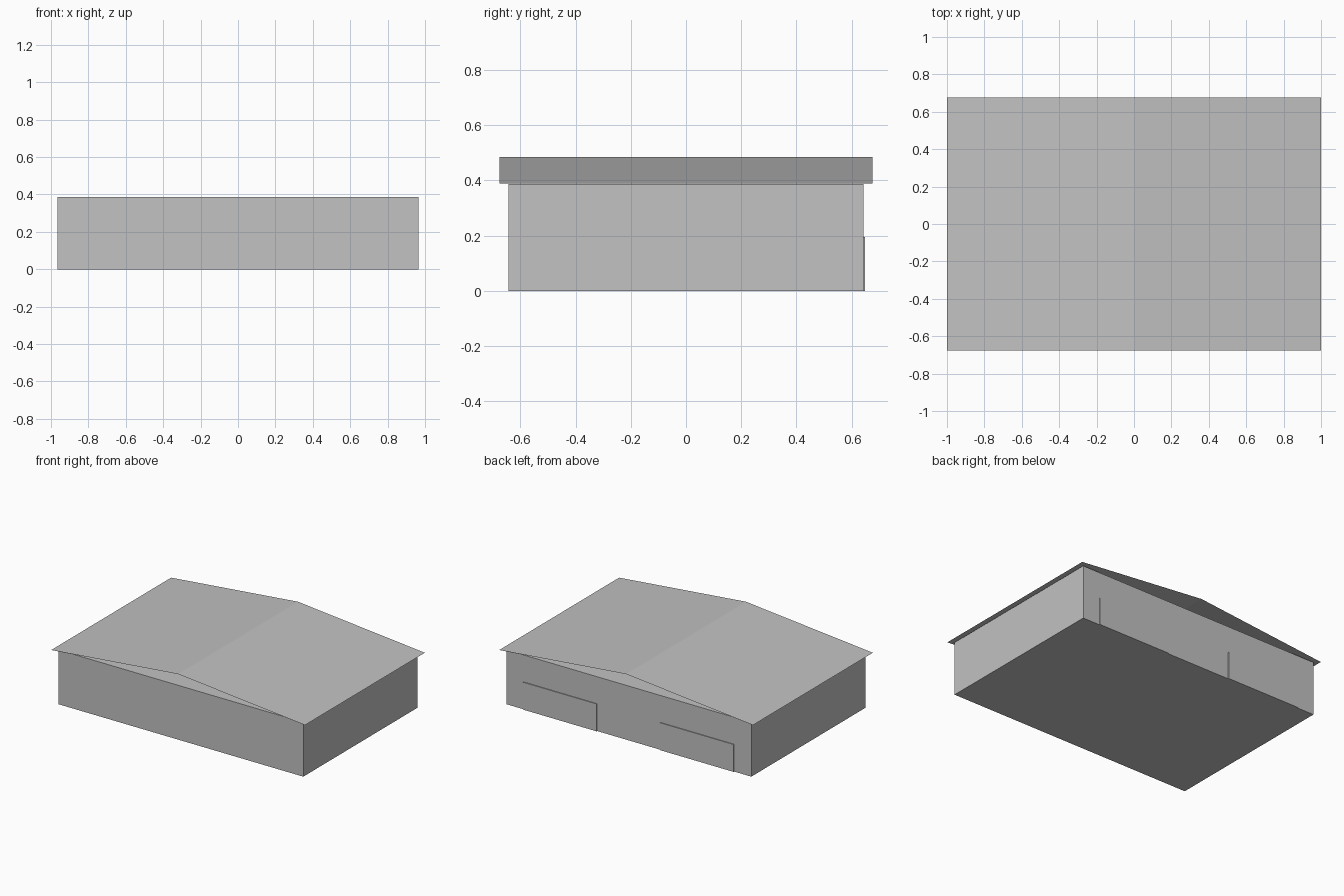
import bpy

if "Cube" in bpy.data.objects:
    bpy.data.objects.remove(bpy.data.objects["Cube"])

grey = bpy.data.materials.new("light grey")
grey.diffuse_color = (0.54, 0.54, 0.54, 1)
grey.use_nodes = True
grey.node_tree.nodes["Principled BSDF"].inputs["Base Color"].default_value = grey.diffuse_color


def add_mesh(name, verts, faces):
    mesh = bpy.data.meshes.new(name)
    mesh.from_pydata(verts, [], faces)
    mesh.materials.append(grey)
    obj = bpy.data.objects.new(name, mesh)
    bpy.context.collection.objects.link(obj)
    return obj


def add_box(name, low, high):
    bpy.ops.mesh.primitive_cube_add(
        size=1, location=[(a + b) / 2 for a, b in zip(low, high)])
    obj = bpy.context.object
    obj.name = name
    obj.scale = [b - a for a, b in zip(low, high)]
    bpy.ops.object.transform_apply(location=False, rotation=False, scale=True)
    obj.data.materials.append(grey)
    return obj


WALL_X, WALL_Y, WALL_Z = 0.965, 0.643, 0.387
ROOF_X, ROOF_Y, EAVE_Z, RIDGE_Z = 1.0, 0.675, 0.389, 0.485

# Main building block
add_box("walls", (-WALL_X, -WALL_Y, 0), (WALL_X, WALL_Y, WALL_Z))

# Thin sheet gable roof with open ends, ridge running front to back
profile = [(-ROOF_X, EAVE_Z), (0, RIDGE_Z), (ROOF_X, EAVE_Z)]
verts = [(x, y, z) for y in (-ROOF_Y, ROOF_Y) for x, z in profile]
add_mesh("roof", verts, [(0, 1, 4, 3), (1, 2, 5, 4)])

# Pair of low doors standing just proud of the back wall
for side, name in ((-1, "left_door"), (1, "right_door")):
    x = side * 0.54
    add_box(name, (x - 0.29, WALL_Y - 0.002, 0), (x + 0.29, WALL_Y + 0.006, 0.195))
